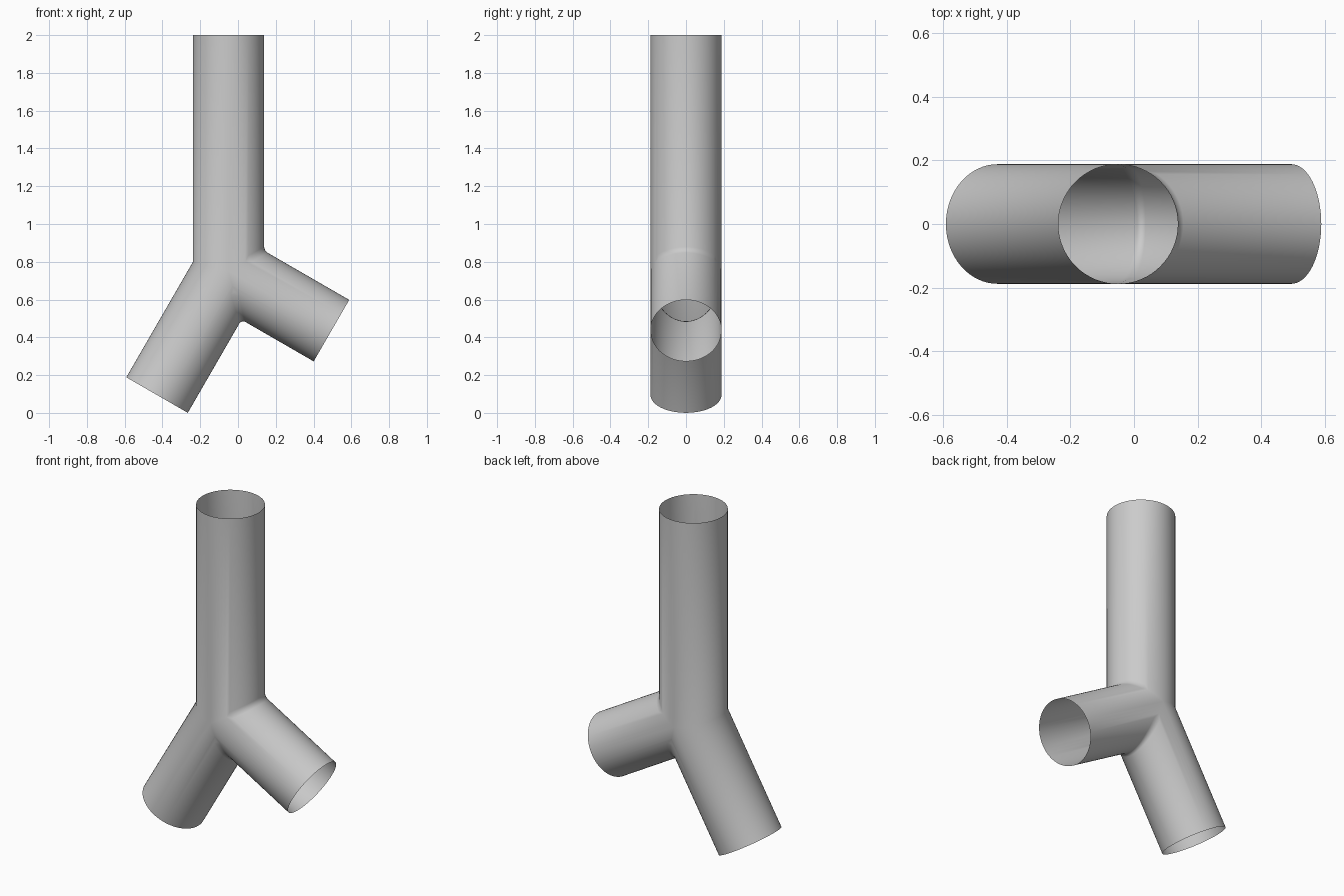
import bpy, bmesh, math
from mathutils import Vector

cube = bpy.data.objects.get("Cube")
if cube:
    bpy.data.objects.remove(cube, do_unlink=True)

RADIUS = 0.188
SIDES = 64
JOINT = Vector((-0.05, 0, 0.75))
ACROSS = Vector((0, 1, 0))


def direction(degrees):
    a = math.radians(degrees)
    return Vector((math.cos(a), 0, math.sin(a)))


# Upright pipe, long lower leg and short side branch: direction and length
pipes = [(direction(90), 1.25), (direction(240), 0.757), (direction(-30), 0.629)]

bm = bmesh.new()


def add_pipe(axis, length, others):
    """Open tube whose inner end is mitred against the other pipes."""
    side = ACROSS.cross(axis)
    inner, outer = [], []
    for k in range(SIDES):
        a = 2 * math.pi * k / SIDES
        rim = JOINT + RADIUS * (math.cos(a) * side + math.sin(a) * ACROSS)
        start = max(RADIUS * math.cos(a) * side.dot(o) / (1 - axis.dot(o)) for o in others)
        inner.append(bm.verts.new(rim + start * axis))
        outer.append(bm.verts.new(rim + length * axis))
    for k in range(SIDES):
        n = (k + 1) % SIDES
        bm.faces.new((inner[k], inner[n], outer[n], outer[k]))


for axis, length in pipes:
    add_pipe(axis, length, [d for d, _ in pipes if d is not axis])
bmesh.ops.remove_doubles(bm, verts=bm.verts, dist=0.0005)

# Small fillet in the sharp creases where the branch joins
creases = [e for e in bm.edges if len(e.link_faces) == 2 and e.calc_face_angle() > 0.6]
bmesh.ops.bevel(bm, geom=creases, offset=0.02, offset_type='OFFSET', segments=2,
                profile=0.5, affect='EDGES', clamp_overlap=False)

mesh = bpy.data.meshes.new("branched_pipe")
bm.to_mesh(mesh)
bm.free()
pipe = bpy.data.objects.new("branched_pipe", mesh)
bpy.context.collection.objects.link(pipe)

# Plain grey surface
grey = bpy.data.materials.new("light_grey")
grey.use_nodes = True
colour = (0.6, 0.6, 0.6, 1)
grey.diffuse_color = colour
grey.node_tree.nodes["Principled BSDF"].inputs["Base Color"].default_value = colour
mesh.materials.append(grey)

bpy.ops.object.select_all(action='DESELECT')
pipe.select_set(True)
bpy.context.view_layer.objects.active = pipe
bpy.ops.object.shade_smooth_by_angle(angle=math.radians(60))
